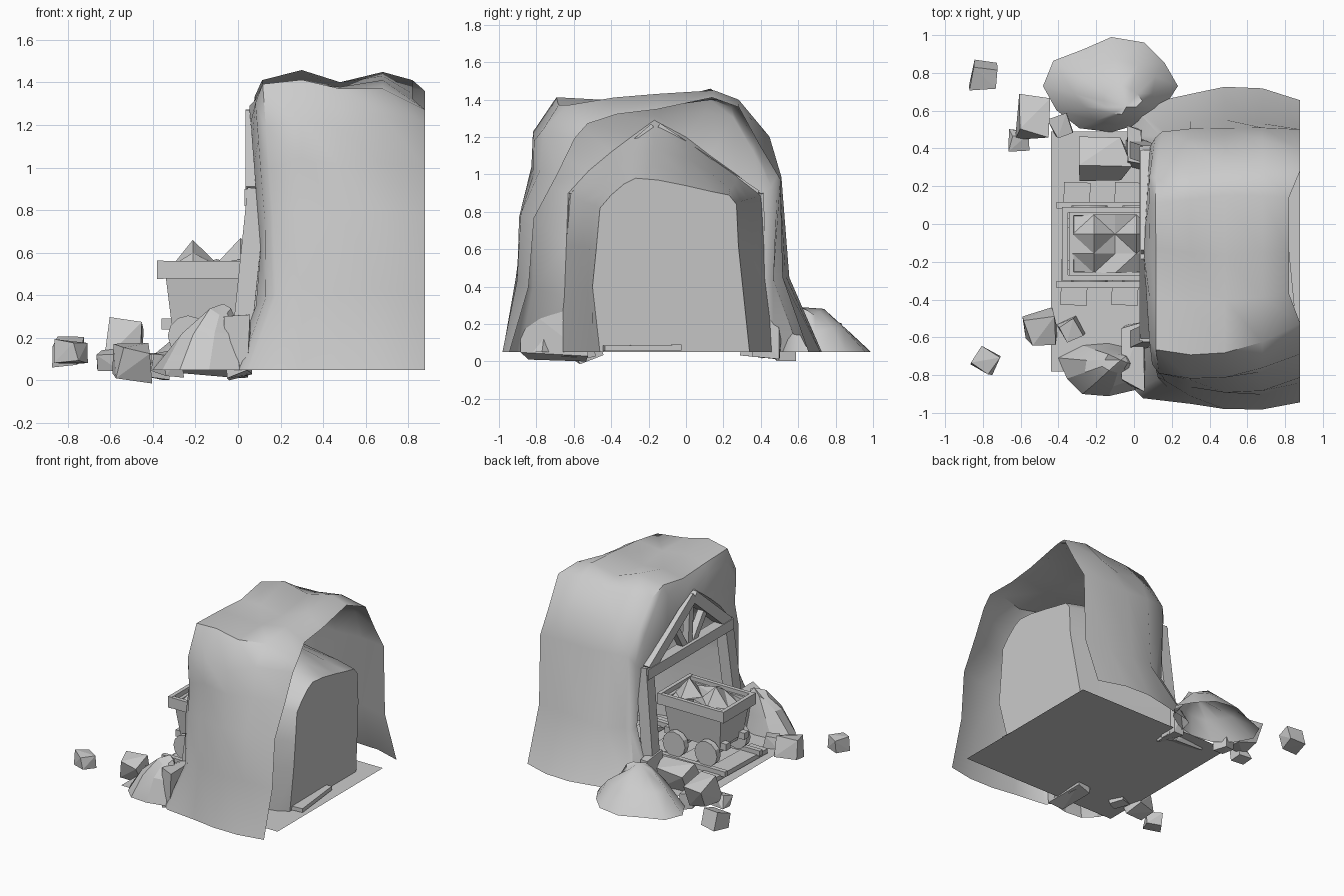
import bpy, bmesh, math, random
from mathutils import Vector, Matrix

if "Cube" in bpy.data.objects:
    bpy.data.objects.remove(bpy.data.objects["Cube"])

random.seed(4)


def finish(name, bm, smooth=None):
    bmesh.ops.recalc_face_normals(bm, faces=bm.faces[:])
    me = bpy.data.meshes.new(name)
    bm.to_mesh(me)
    bm.free()
    ob = bpy.data.objects.new(name, me)
    bpy.context.collection.objects.link(ob)
    if smooth:
        bpy.ops.object.select_all(action='DESELECT')
        ob.select_set(True)
        bpy.context.view_layer.objects.active = ob
        bpy.ops.object.shade_smooth_by_angle(angle=math.radians(smooth))
    return ob


def beam(name, a, b, w, d, up=(1, 0, 0)):
    """Box from a to b; d is measured along up, w across it."""
    a, b = Vector(a), Vector(b)
    z = (b - a).normalized()
    y = z.cross(Vector(up)).normalized()
    x = y.cross(z)
    rot = Matrix((x, y, z)).transposed().to_4x4()
    bm = bmesh.new()
    bmesh.ops.create_cube(bm, size=1, matrix=Matrix.Translation((a + b) / 2) @ rot
                          @ Matrix.Diagonal((d, w, (b - a).length, 1)))
    return finish(name, bm)


def stone(name, loc, size, yaw=0.0, jitter=0.12):
    """Chipped block: convex hull of a jittered, turned cube."""
    bm = bmesh.new()
    rot = Matrix.Rotation(yaw, 3, 'Z') @ Matrix.Rotation(random.uniform(-.3, .3), 3, 'X')
    for i in range(8):
        c = Vector([((0.44 if i >> k & 1 else -0.44) + random.uniform(-jitter, jitter)) * size[k]
                    for k in range(3)])
        bm.verts.new(Vector(loc) + rot @ c)
    bmesh.ops.convex_hull(bm, input=bm.verts[:])
    return finish(name, bm)


def mound(name, center, peak, rx, ry, base=0.05, n=10, smooth=50, rough=0.12):
    """Rubble heap: rings shrinking towards an off-centre peak."""
    bm = bmesh.new()
    rings = []
    for t, h in ((0, 0), (0.35, 0.5), (0.7, 0.88)):
        ring = []
        for i in range(n):
            a = 2 * math.pi * i / n
            k = (1 - t) * (1 + random.uniform(-rough, rough))
            x = center[0] * (1 - t) + peak[0] * t + rx * k * math.cos(a)
            y = center[1] * (1 - t) + peak[1] * t + ry * k * math.sin(a)
            ring.append(bm.verts.new((x, y, base + (peak[2] - base) * h * (1 + random.uniform(-rough, rough)))))
        rings.append(ring)
    top = bm.verts.new(peak)
    for lo, hi in zip(rings, rings[1:]):
        for i in range(n):
            bm.faces.new((lo[i], lo[(i + 1) % n], hi[(i + 1) % n], hi[i]))
    for i in range(n):
        bm.faces.new((rings[-1][i], rings[-1][(i + 1) % n], top))
    return finish(name, bm, smooth)


# Rock hill: arch sections lofted from open back, round the portal, into the tunnel
outer = [(-.97, .05), (-.9, .42), (-.89, .8), (-.83, 1.03), (-.83, 1.21), (-.69, 1.40), (-.42, 1.41),
         (-.15, 1.40), (.14, 1.44), (.29, 1.39), (.42, 1.2), (.52, 1.0), (.53, .45), (.70, .05)]
portal = [(-.68, .05), (-.65, .35), (-.64, .62), (-.63, .9), (-.52, 1.02), (-.4, 1.12), (-.28, 1.21),
          (-.17, 1.29), (0, 1.2), (.13, 1.1), (.27, 1.0), (.41, .89), (.42, .45), (.47, .05)]
inner = [(-.46, .05), (-.5, .4), (-.48, .6), (-.46, .82), (-.4, .89), (-.33, .95), (-.27, .98),
         (-.15, .97), (0, .94), (.13, .91), (.23, .89), (.27, .84), (.28, .62), (.34, .05)]
rear_shift = {1: (.03, 0), 2: (.06, 0), 3: (.1, 0), 4: (.2, .01), 5: (.14, -.08), 6: (.05, -.04)}


def scaled(p, sy, sz, rear=0):
    out = []
    for i, (y, z) in enumerate(p):
        dy, dz = rear_shift.get(i, (0, 0))
        out.append((-.12 + (y + .12) * sy + dy * rear, .05 + (z - .05) * sz + dz * rear))
    return out


def mix(p, q, t):
    return [(a + (c - a) * t, b + (d - b) * t) for (a, b), (c, d) in zip(p, q)]


def lean(z):
    return 0.15 - 0.36 * max(0, .45 - z) - 0.08 * max(0, z - .45)


bm = bmesh.new()
rows = []
for x, prof, rough in ((.88, scaled(outer, .96, .97, 1), .015), (.68, scaled(outer, 1.02, 1.01, .4), .025),
                       (.48, scaled(outer, 1.01, .98, .15), .02), (.3, scaled(outer, .99, 1.0), .02),
                       (.04, scaled(outer, .93, .98), .02), (0, scaled(outer, .89, .93), .01),
                       (-.03, portal, 0), (.4, mix(portal, inner, .45), .015),
                       (.68, mix(portal, inner, .8), .01), (.82, inner, 0)):
    row = []
    for i, (y, z) in enumerate(prof):
        px = x + (lean(z) if x < .1 else 0)
        if x == .88 and 6 <= i <= 8:
            px = .82
        if x == .82 and z < .1:
            px = .76
        dz = random.uniform(-rough, rough) if 0 < i < len(prof) - 1 else 0
        row.append(bm.verts.new((px, y + random.uniform(-rough, rough), z + dz)))
    rows.append(row)
for r, s in zip(rows, rows[1:]):
    for i in range(len(r) - 1):
        bm.faces.new((r[i], r[i + 1], s[i + 1], s[i]))
bm.faces.new(rows[-1])
finish("rock_hill", bm, 45)

# Ground sheet
bm = bmesh.new()
bm.faces.new([bm.verts.new(p) for p in ((-.44, -.78, .05), (.88, -.78, .05), (.88, .49, .05), (-.44, .49, .05))])
finish("ground", bm)

# Timber portal frame
for side, y, fy in (("left", .37, .40), ("right", -.58, -.62)):
    beam(side + "_post", (0, fy, .03), (.09, y, .9), .09, .09)
    beam(side + "_rafter", (.08, y, .88), (.08, -.16, 1.24), .08, .09)
beam("cross_beam", (.07, -.62, .86), (.07, .41, .86), .08, .08)
for i, (y, z) in enumerate(((-.34, 1.1), (-.15, 1.2), (.04, 1.08))):
    beam(f"roof_strut_{i}", (.08, -.13 + (i - 1) * .05, .88), (.08, y, z), .05, .05)

# Track
for i, x in enumerate((-.31, -.04, .23, .5)):
    beam(f"sleeper_{i}", (x - .01, -.43, .075), (x + .01, .22, .075), .14, .035, (0, 0, 1))
beam("rear_sleeper", (.79, -.44, .07), (.75, -.03, .075), .12, .03, (0, 0, 1))
for side, y in (("left", .1), ("right", -.32)):
    beam(side + "_rail", (-.41, y, .105), (.74, y, .105), .035, .04, (0, 0, 1))

# Mine cart: tapered open tub
cx, cy = -.1, -.105
bm = bmesh.new()
loops = []
for hx, hy, z in ((.21, .14, .25), (.245, .175, .53), (.22, .15, .53), (.19, .12, .3)):
    loops.append([bm.verts.new((cx + sx * hx, cy + sy * hy, z))
                  for sx, sy in ((-1, -1), (1, -1), (1, 1), (-1, 1))])
for a, b in zip(loops, loops[1:]):
    for i in range(4):
        bm.faces.new((a[i], a[(i + 1) % 4], b[(i + 1) % 4], b[i]))
bm.faces.new(loops[0])
bm.faces.new(loops[-1])
finish("cart_tub", bm)

# Cart rim, bumpers, axles and wheels
for s in (-1, 1):
    beam(f"rim_side_{s}", (cx - .27, cy + s * .18, .52), (cx + .27, cy + s * .18, .52), .03, .08, (0, 0, 1))
    beam(f"rim_end_{s}", (cx + s * .265, cy - .195, .52), (cx + s * .265, cy + .195, .52), .03, .085, (0, 0, 1))
    beam(f"chassis_{s}", (cx - .26, cy + s * .11, .265), (cx + .26, cy + s * .11, .265), .05, .05, (0, 0, 1))
    beam(f"axle_{s}", (cx + s * .135, cy - .19, .2), (cx + s * .135, cy + .19, .2), .03, .03)
    for t in (-1, 1):
        bm = bmesh.new()
        bmesh.ops.create_cone(bm, cap_ends=True, segments=12, radius1=.095, radius2=.095, depth=.045,
                              matrix=Matrix.Translation((cx + s * .135, cy + t * .18, .21))
                              @ Matrix.Rotation(math.pi / 2, 4, 'X'))
        finish(f"wheel_{s}_{t}", bm, 30)

# Ore load: gridded sheet with a few raised peaks
bm = bmesh.new()
heights = ((.5, .52, .55, .51, .5), (.53, .6, .54, .57, .52), (.52, .66, .55, .67, .53), (.5, .54, .57, .54, .5))
grid = [[bm.verts.new((cx - .225 + .1125 * i, cy - .155 + .103 * j, h)) for i, h in enumerate(row)]
        for j, row in enumerate(heights)]
for j in range(3):
    for i in range(4):
        bm.faces.new((grid[j][i], grid[j][i + 1], grid[j + 1][i + 1], grid[j + 1][i]))
bmesh.ops.triangulate(bm, faces=bm.faces[:])
finish("ore_load", bm)

# Rubble heaps beside the entrance
mound("left_heap", (-.12, .73), (-.04, .62, .29), .33, .25, n=12)
mound("right_heap", (-.17, -.77), (-.07, -.72, .36), .22, .16, n=9, smooth=20, rough=.15)
stone("left_boulder", (-.18, .345, .13), (.31, .19, .18))
stone("portal_boulder_left", (0, .4, .14), (.09, .24, .24))
stone("portal_boulder_right", (0, -.7, .16), (.12, .34, .3))

# Scattered stones: x, y, z, size, yaw
for i, (x, y, z, s, a) in enumerate(((-.8, .78, .13, .14, -.1), (-.53, .56, .18, .2, -.1),
                                     (-.61, .44, .095, .1, 0), (-.49, -.55, .09, .17, .2),
                                     (-.33, -.56, .08, .11, .5), (-.78, -.72, .13, .12, -.5),
                                     (-.38, .52, .06, .12, .3))):
    stone(f"loose_stone_{i}", (x, y, z), (s, s, s), a)
